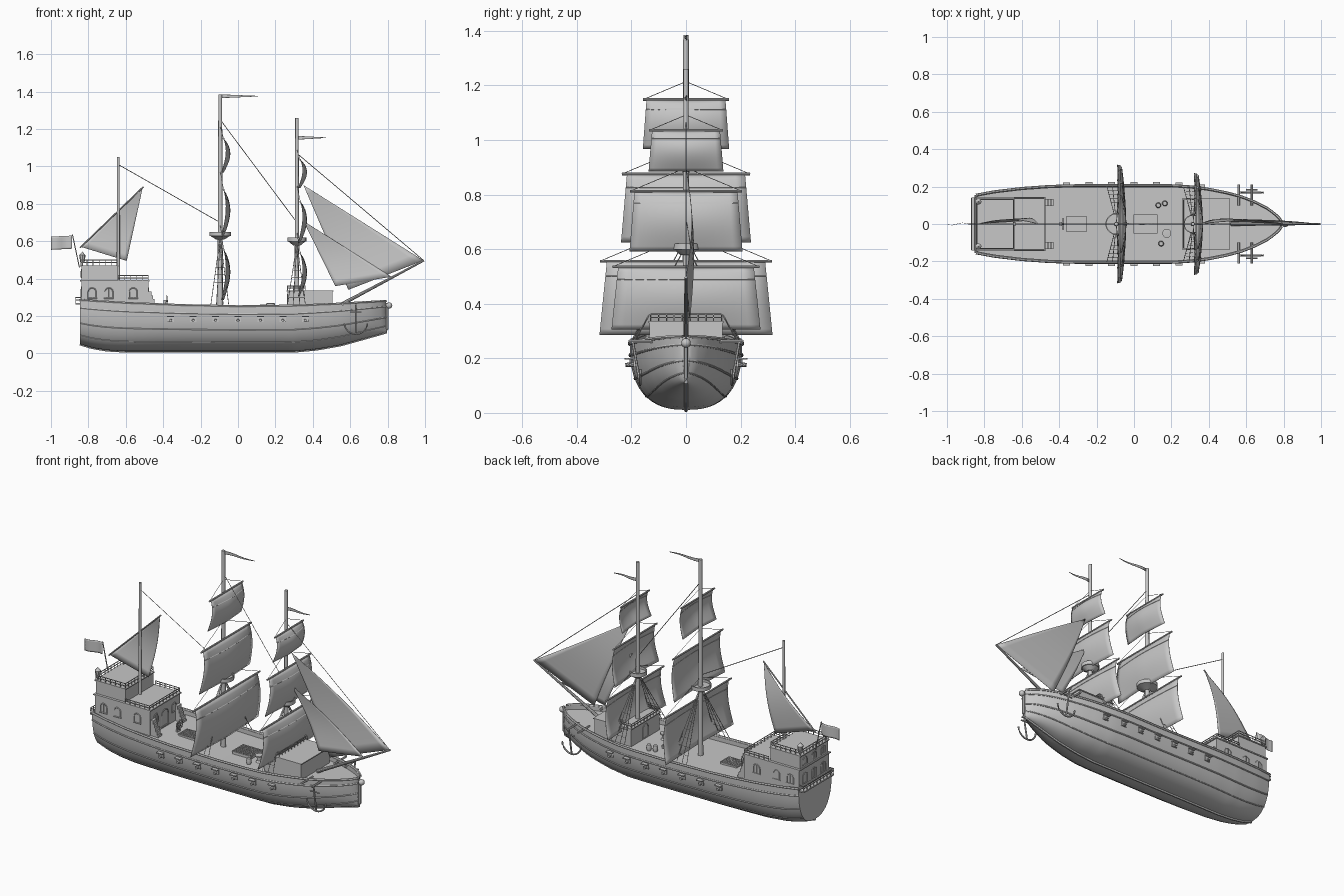
import bpy, bmesh, math
from mathutils import Vector, Matrix

if "Cube" in bpy.data.objects:
    bpy.data.objects.remove(bpy.data.objects["Cube"])

grey = bpy.data.materials.new("plain grey")
grey.diffuse_color = (0.57, 0.57, 0.57, 1)
grey.use_nodes = True
grey.node_tree.nodes["Principled BSDF"].inputs["Base Color"].default_value = grey.diffuse_color


def finish(name, bm, smooth=True):
    bmesh.ops.recalc_face_normals(bm, faces=bm.faces)
    me = bpy.data.meshes.new(name)
    bm.to_mesh(me)
    bm.free()
    me.materials.append(grey)
    ob = bpy.data.objects.new(name, me)
    bpy.context.collection.objects.link(ob)
    bpy.ops.object.select_all(action='DESELECT')
    ob.select_set(True)
    bpy.context.view_layer.objects.active = ob
    if smooth:
        bpy.ops.object.shade_smooth_by_angle(angle=math.radians(35))
    return ob


def boxes(name, items):
    """Each item is (x0, x1, y0, y1, z0, z1)."""
    bm = bmesh.new()
    for a, b, c, d, e, f in items:
        m = Matrix.Translation(((a+b)/2, (c+d)/2, (e+f)/2)) @ Matrix.Diagonal((b-a, d-c, f-e, 1))
        bmesh.ops.create_cube(bm, size=1, matrix=m)
    return finish(name, bm, False)


def tubes(name, paths, n=8):
    """Each path is (points, start radius, end radius)."""
    bm = bmesh.new()
    for pts, r0, r1 in paths:
        pts = [Vector(p) for p in pts]
        rings = []
        for i, p in enumerate(pts):
            d = (pts[min(i+1, len(pts)-1)] - pts[max(i-1, 0)]).normalized()
            u = d.cross(Vector((0, 0, 1)) if abs(d.z) < 0.9 else Vector((1, 0, 0))).normalized()
            v = d.cross(u)
            r = r0 + (r1-r0)*i/(len(pts)-1)
            rings.append([bm.verts.new(p + r*(u*math.cos(a) + v*math.sin(a)))
                          for a in (2*math.pi*k/n for k in range(n))])
        for a, b in zip(rings, rings[1:]):
            for k in range(n):
                bm.faces.new((a[k], a[(k+1) % n], b[(k+1) % n], b[k]))
        bm.faces.new(rings[0])
        bm.faces.new(rings[-1])
    return finish(name, bm)


def lathe(name, profile, loc, n=20):
    bm = bmesh.new()
    vs = [bm.verts.new((r, 0, z)) for r, z in profile]
    es = [bm.edges.new(p) for p in zip(vs, vs[1:])]
    bmesh.ops.spin(bm, geom=vs+es, axis=(0, 0, 1), cent=(0, 0, 0), angle=2*math.pi, steps=n)
    bmesh.ops.remove_doubles(bm, verts=bm.verts, dist=1e-5)
    bmesh.ops.translate(bm, verts=bm.verts, vec=loc)
    return finish(name, bm)


def interp(table, x):
    for (x0, a), (x1, b) in zip(table, table[1:]):
        if x <= x1:
            return a + (b-a)*max(0, (x-x0)/(x1-x0))
    return table[-1][1]


# Hull lines: half breadth, bottom and sheer along the length
BREADTH = [(-.845, .155), (-.75, .173), (-.6, .191), (-.45, .202), (-.3, .206), (.2, .206), (.3, .2),
           (.4, .187), (.5, .167), (.58, .145), (.65, .117), (.71, .086), (.75, .058), (.775, .034), (.79, .012)]
BOTTOM = [(-.845, .05), (-.78, .03), (-.7, .017), (-.6, .011), (.3, .011), (.42, .022), (.55, .045), (.79, .112)]
SHEER = [(-.845, .285), (-.6, .27), (-.3, .258), (0, .252), (.3, .255), (.55, .266), (.79, .28)]


def side(x, t):
    """Hull surface at fraction t of the height: half breadth and z."""
    zb, zt = interp(BOTTOM, x), interp(SHEER, x)
    return interp(BREADTH, x)*(1-(1-t)**2.5)**.4, zb + (zt-zb)*t


xs = sorted({round(-.845 + i*1.635/60, 4) for i in range(61)} | {.775, .783})
bm = bmesh.new()
loops = []
for x in xs:
    half = [side(x, (i/14)**2) for i in range(1, 15)]
    w, zt = half[-1]
    wi, zd = max(w-.01, .002), zt-.025
    sec = [(-y, z) for y, z in reversed(half)] + [(0, interp(BOTTOM, x))] + half
    sec += [(wi, zt), (wi, zd), (-wi, zd), (-wi, zt)]
    loops.append([bm.verts.new((x, y, z)) for y, z in sec])
for a, b in zip(loops, loops[1:]):
    for k in range(len(a)):
        j = (k+1) % len(a)
        bm.faces.new((a[k], a[j], b[j], b[k]))
bm.faces.new(loops[0])
bm.faces.new(loops[-1])
finish("hull", bm)

# Wales, cap rail, keel and stem
for name, t, r in (("cap_rail", 1, .007), ("upper_wale", .82, .005), ("middle_wale", .47, .004), ("lower_wale", .2, .003)):
    tubes(name, [([(x, s*side(x, t)[0], side(x, t)[1]) for x in xs], r, r) for s in (-1, 1)], 6)
tubes("keel", [([(x, 0, interp(BOTTOM, x)) for x in xs] + [(.797, 0, .13), (.797, 0, .27)], .008, .008)], 6)
lathe("bow_ball", [(.017*math.sin(i*math.pi/8), -.017*math.cos(i*math.pi/8)) for i in range(9)], (.808, 0, .256))
tubes("transom_rail", [([(-.845, -.155, .285), (-.845, .155, .285)], .007, .007)], 6)

# Gun ports, open lids and barrels
ports, guns = [], []
for i in range(7):
    x = -.36 + .12*i
    for s in (-1, 1):
        y = s*side(x, .72)[0]
        ports.append((x-.017, x+.017, y-.004, y+.004, .168, .2))
        ports.append((x-.019, x+.019, min(y, y+s*.022), max(y, y+s*.022), .195, .201))
        guns.append(([(x, y-s*.02, .178), (x, y+s*.02, .176)], .009, .007))
boxes("gun_ports", ports)
tubes("cannon", guns)

# Cabins, roofs and stern gallery
boxes("stern_cabin", [(-.838, -.478, -.14, .14, .24, .385), (-.845, -.472, -.145, .145, .385, .392)])
boxes("upper_cabin", [(-.838, -.645, -.13, .13, .39, .465), (-.845, -.64, -.135, .135, .465, .471)])
boxes("stern_gallery", [(-.87, -.838, -.14, .14, .262, .27)])
boxes("fore_cabin", [(.265, .505, -.133, .133, .23, .33), (.26, .51, -.138, .138, .33, .336)])


def railing(name, corners, z, h):
    paths = [([(x, y, z+k) for x, y in (a, b)], .0025, .0025) for a, b in zip(corners, corners[1:]) for k in (h, h*.55)]
    for a, b in zip(corners, corners[1:]):
        n = max(1, round(math.dist(a, b)/.03))
        for i in range(n+1):
            x, y = (a[k]+(b[k]-a[k])*i/n for k in (0, 1))
            paths.append(([(x, y, z), (x, y, z+h)], .002, .002))
    tubes(name, paths, 5)


railing("cabin_railing", [(-.64, .14), (-.48, .14), (-.48, -.14), (-.64, -.14)], .39, .026)
railing("poop_railing", [(-.645, .13), (-.84, .13), (-.84, -.13), (-.645, -.13), (-.645, .13)], .47, .03)
railing("gallery_railing", [(-.84, .14), (-.868, .14), (-.868, -.14), (-.84, -.14)], .27, .03)
railing("fore_railing", [(.265, -.13), (.265, .13), (.36, .13), (.36, -.13), (.265, -.13)], .336, .025)

# Arched windows and door: frame, mullion and sill on the cabin walls
frames = []


def arch(c, u, w, h):
    c, u, up = Vector(c), Vector(u), Vector((0, 0, 1))
    path = [c-u*w, *[c+up*(h-w)+w*(u*-math.cos(a)+up*math.sin(a)) for a in (i*math.pi/8 for i in range(9))], c+u*w]
    frames.extend([(path, .003, .003), ([c-u*w*1.2, c+u*w*1.2], .003, .003), ([c, c+up*h], .0015, .0015)])


for x in (-.78, -.69, -.56):
    for s in (-1, 1):
        arch((x, s*.14, .295), (1, 0, 0), .021, .055)
for y in (-.085, 0, .085):
    arch((-.838, y, .295), (0, 1, 0), .021, .06)
    arch((-.838, y, .405), (0, 1, 0), .018, .045)
for x, y, z, w, h in ((-.478, 0, .25, .03, .095), (-.478, .085, .3, .02, .05), (-.478, -.085, .3, .02, .05), (.265, 0, .235, .025, .08)):
    arch((x, y, z), (0, 1, 0), w, h)
tubes("window_frames", frames, 5)

# Masts, tops and bowsprit
tubes("mizzen_mast", [([(-.64, 0, .25), (-.64, 0, 1.05)], .009, .007)], 12)
tubes("main_mast", [([(-.095, 0, .2), (-.095, 0, 1.385)], .015, .01)], 12)
tubes("fore_mast", [([(.315, 0, .2), (.315, 0, 1.26)], .013, .009)], 12)
tubes("bowsprit", [([(.52, 0, .245), (.995, 0, .497)], .011, .005)], 10)
for name, x, z, r in (("main_top", -.095, .628, .058), ("fore_top", .315, .598, .05)):
    lathe(name, [(0, z-.02), (.02, z-.02), (r*.9, z), (r, z), (r, z+.022), (r-.006, z+.022), (r-.006, z+.008), (0, z+.008)], (x, 0, 0))


def sail_mesh(name, point, n=12):
    bm = bmesh.new()
    g = [[bm.verts.new(point(i/n, j/n)) for j in range(n+1)] for i in range(n+1)]
    for i in range(n):
        for j in range(n):
            bm.faces.new((g[i][j], g[i+1][j], g[i+1][j+1], g[i][j+1]))
    bmesh.ops.remove_doubles(bm, verts=bm.verts, dist=1e-6)
    ob = finish(name, bm)
    mod = ob.modifiers.new("thickness", 'SOLIDIFY')
    mod.thickness, mod.offset = .002, 0


# Square sails with yards, reef bands and lifts: (mast x, yard z, foot z, half yard, half foot)
yards, lifts, reefs = [], [], []
for name, mx, zy, zf, hy, hf in (
        ("main_course", -.095, .556, .285, .315, .317), ("main_topsail", -.095, .875, .625, .235, .238),
        ("main_topgallant", -.095, 1.148, .967, .157, .158), ("fore_course", .315, .535, .305, .27, .273),
        ("fore_topsail", .315, .812, .592, .205, .207), ("fore_topgallant", .315, 1.035, .885, .135, .137)):
    x0 = mx + .018

    def square(u, v):
        half = hy*.92 + (hf-hy*.92)*v
        return (x0 + .035*math.sin(math.pi*v**.85)*(1-.5*(2*u-1)**2) - .012*v*abs(2*u-1),
                half*(2*u-1), zy + (zf-zy)*v)
    sail_mesh(name, square)
    yards.append(([(x0, -hy, zy), (x0, 0, zy), (x0, hy, zy)], .005, .005))
    reefs.append(([square(i/12, .2) for i in range(13)], .0025, .0025))
    for s in (-1, 1):
        lifts.append(([(x0, s*hy, zy), (mx, 0, zy+hy*.42)], .0013, .0013))
tubes("yards", yards)
tubes("reef_bands", reefs, 4)
tubes("yard_lifts", lifts, 4)


# Triangular sails: head, tack, clew and sideways belly
def tri_sail(name, a, b, c, belly):
    a, b, c = (Vector((p[0], 0, p[1])) for p in (a, b, c))
    sail_mesh(name, lambda u, v: a + ((b-a)*(1-v) + (c-a)*v)*u
              + Vector((0, belly*(math.sin(math.pi*u)*.6 + u*v*.4), 0)))


tri_sail("outer_jib", (.35, .9), (.992, .497), (.59, .34), .035)
tri_sail("inner_jib", (.35, .708), (.82, .41), (.52, .36), .03)
tri_sail("lateen_sail", (-.51, .885), (-.84, .57), (-.595, .495), .04)
tubes("lateen_yard", [([(-.505, 0, .892), (-.845, 0, .565)], .004, .004)])

# Stays and shrouds
rigging = [([(-.095, 0, 1.25), (.315, 0, .7)], .002, .002), ([(.315, 0, 1.07), (.995, 0, .495)], .002, .002),
           ([(-.64, 0, 1.01), (-.095, 0, .7)], .002, .002)]
for mx, z in ((-.095, .62), (.315, .59)):
    for s in (-1, 1):
        feet = [Vector((mx+d, s*(interp(BREADTH, mx+d)-.005), .262)) for d in (-.05, -.02, .015, .045)]
        head = Vector((mx, s*.012, z))
        rigging += [([f, head], .0018, .0018) for f in feet]
        rigging += [([f.lerp(head, k/9) for f in feet], .001, .001) for k in range(1, 8)]
tubes("rigging", rigging, 4)

# Flag, staff, pennants and lanterns
tubes("flag_staff", [([(-.848, 0, .46), (-.885, 0, .635)], .003, .003)], 6)
sail_mesh("flag", lambda u, v: (-.887-.113*u, .006*math.sin(6*u), .63-.07*v-.006*u), 8)
for name, x, z, length in (("main_pennant", -.088, 1.385, .195), ("fore_pennant", .322, 1.163, .148)):
    sail_mesh(name, lambda u, v: (x+length*u, .004*math.sin(7*u), z-.008*u-.02*v*(1-.85*u)), 6)
for s in (-1, 1):
    lathe("stern_lantern", [(0, .46), (.004, .465), (.004, .485), (.012, .49), (.017, .525), (.008, .535), (0, .545)], (-.832, s*.12, 0), 8)

# Catheads and anchors
for s in (-1, 1):
    tubes("catheads", [([(x, s*.1, .262), (x, s*.21, .262)], .006, .006) for x in (.56, .63)], 6)
    y = s*.168
    arc = [(.63+.062*math.sin(a), y, .165-.062*math.cos(a)) for a in (-1.5+3*i/12 for i in range(13))]
    tubes("anchor", [([(.63, s*.195, .26), (.63, y, .104)], .005, .005), (arc, .005, .005),
                     ([(.6, y+s*.015, .222), (.66, y+s*.015, .222)], .004, .004)], 6)

# Deck fittings: hatches with gratings, barrels, capstan, wheel and steps
grate = []
for x0, x1, h in ((-.36, -.255, .04), (0, .122, .05)):
    grate.append((x0, x1, -h, h, .225, .24))
    grate += [(x0+(x1-x0)*i/8-.003, x0+(x1-x0)*i/8+.003, -h, h, .238, .246) for i in range(9)]
    grate += [(x0, x1, -h+h*i/3-.003, -h+h*i/3+.003, .238, .245) for i in range(7)]
boxes("hatches", grate)
for x, y in ((.13, .1), (.165, .11), (.145, -.105)):
    lathe("barrel", [(0, 0), (.011, 0), (.015, .018), (.011, .036), (0, .036)], (x, y, .226), 12)
lathe("capstan", [(0, 0), (.022, 0), (.013, .012), (.013, .03), (.024, .034), (.024, .042), (0, .044)], (.175, -.05, .226), 12)
circle = [(-.38, .025*math.cos(a), .28+.025*math.sin(a)) for a in (i*math.pi/8 for i in range(17))]
spokes = [([(-.38, -.033*math.cos(a), .28-.033*math.sin(a)), (-.38, .033*math.cos(a), .28+.033*math.sin(a))], .0018, .0018)
          for a in (i*math.pi/4 for i in range(4))]
tubes("steering_wheel", [(circle, .003, .003), ([(-.395, 0, .28), (-.375, 0, .28)], .006, .006)] + spokes, 6)
boxes("wheel_stand", [(-.398, -.386, -.012, .012, .23, .285)])
boxes("cabin_steps", [(-.478+.0, -.43-.008*i, s*.115-.018, s*.115+.018, .23, .25+.02*i) for i in range(5) for s in (-1, 1)])
